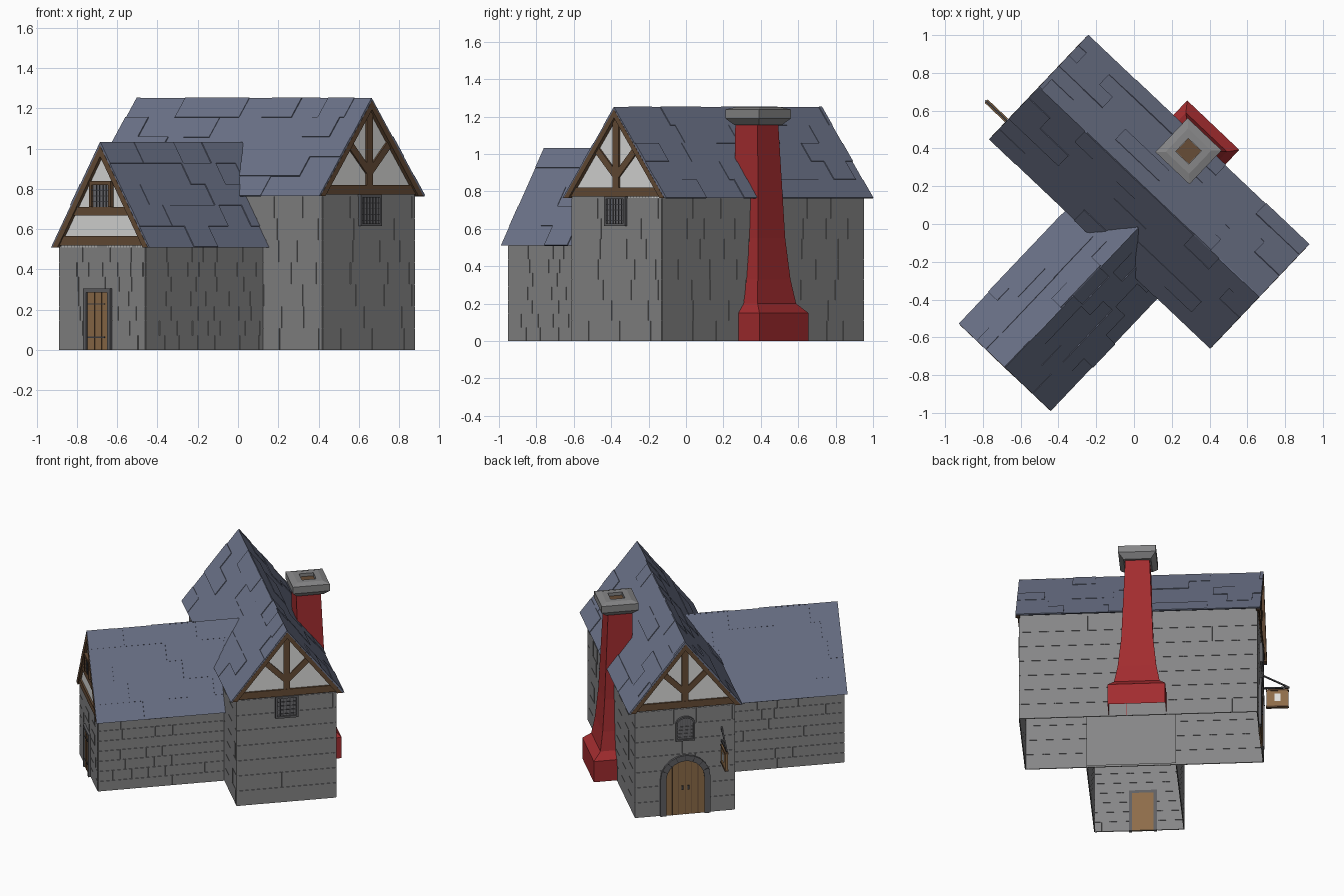
import bpy, bmesh, math, random
from mathutils import Matrix, Vector

random.seed(4)
if "Cube" in bpy.data.objects:
    bpy.data.objects.remove(bpy.data.objects["Cube"], do_unlink=True)

# The whole house is laid out square to its ridge, then turned into place
HOUSE = Matrix.Translation((0.08, 0.17, 0)) @ Matrix.Rotation(math.radians(-43.5), 4, 'Z')


def material(name, hex_code):
    m = bpy.data.materials.new(name)
    srgb = [int(hex_code[i:i + 2], 16) / 255 for i in (0, 2, 4)]
    col = [((c + 0.055) / 1.055) ** 2.4 for c in srgb] + [1]
    m.use_nodes = True
    m.diffuse_color = col
    m.node_tree.nodes["Principled BSDF"].inputs["Base Color"].default_value = col
    return m


STONE = material("grey stone", "868687")
SLATE = material("blue slate", "6C7389")
BRICK = material("red brick", "A22C2F")
PLASTER = material("pale plaster", "DEDEDC")
TIMBER = material("dark timber", "674D37")
WOOD = material("door wood", "8D6C49")
DARK = material("dark stone", "606063")
LEAD = material("grey lead", "6C6C70")
IRON = material("black iron", "3F3F42")


def frame(angle, origin=(0, 0, 0), tilt=0):
    """Local x runs along a wall, y up it, z out of it."""
    return (Matrix.Translation(origin) @ Matrix.Rotation(math.radians(angle), 4, 'Z')
            @ Matrix.Rotation(math.pi / 2 - tilt, 4, 'X'))


FRONT, RIGHT, BACK, LEFT = (frame(a) for a in (0, 90, 180, 270))


def finish(name, bm, mat):
    bmesh.ops.recalc_face_normals(bm, faces=bm.faces[:])
    me = bpy.data.meshes.new(name)
    bm.to_mesh(me)
    bm.free()
    me.materials.append(mat)
    ob = bpy.data.objects.new(name, me)
    ob.matrix_world = HOUSE
    bpy.context.collection.objects.link(ob)


def add_loft(bm, rings, capped=True):
    loops = [[bm.verts.new(p) for p in ring] for ring in rings]
    n = len(loops[0])
    for lo, hi in zip(loops, loops[1:]):
        for i in range(n):
            j = (i + 1) % n
            bm.faces.new((lo[i], lo[j], hi[j], hi[i]))
    if capped:
        bm.faces.new(loops[0][::-1])
        bm.faces.new(loops[-1])


def add_prism(bm, fr, pts, d0, d1):
    add_loft(bm, [[fr @ Vector((a, b, d)) for a, b in pts] for d in (d0, d1)])


def prism(name, fr, pts, d0, d1, mat):
    bm = bmesh.new()
    add_prism(bm, fr, pts, d0, d1)
    finish(name, bm, mat)


def rect(a0, a1, b0, b1):
    return [(a0, b0), (a1, b0), (a1, b1), (a0, b1)]


def stack(name, c, rings, mat, capped=True):
    """Upright box loft; rings give height, half width, near and far depth."""
    bm = bmesh.new()
    add_loft(bm, [[(a, b, z) for a, b in rect(c - h, c + h, v0, v1)]
                  for z, h, v0, v1 in rings], capped)
    finish(name, bm, mat)


def bar(name, fr, p, q, w, d0, d1, mat):
    p, q = Vector(p), Vector(q)
    s = (q - p).orthogonal().normalized() * w / 2
    prism(name, fr, [p - s, q - s, q + s, p + s], d0, d1, mat)


def cladding(name, fr, a0, a1, height, rows, length, reliefs, gap, mat):
    """Courses of slabs standing slightly proud of a surface."""
    bm = bmesh.new()
    step = height / rows
    for r in range(rows):
        a = a0
        while a < a1 - 0.01:
            b = min(a1, a + length * random.uniform(0.6, 1.5))
            d = random.choice(reliefs)
            if d:
                end = b if b == a1 else b - gap
                add_prism(bm, fr, rect(a, end, r * step, (r + 1) * step - gap / 2), -0.003, d)
            a = b
    finish(name, bm, mat)


def gable_roof(name, fr, c, hw, wall, ze, zr, d0, d1, g0, g1, ends):
    """Slate shell, plaster attic and rake boards on the open ends."""
    slope = (zr - ze) / hw

    def chevron(s0, s1):
        return [(c + k * (hw - s), ze) if k else (c, zr - s * slope)
                for s, ks in ((s0, (-1, 0, 1)), (s1, (1, 0, -1))) for k in ks]
    prism(name + "_roof", fr, chevron(0, 0.014), d0, d1, SLATE)
    w = wall - 0.003
    side = ze + (hw - wall) * slope - 0.01
    prism(name + "_attic", fr, [(c - w, ze), (c + w, ze), (c + w, side),
                                (c, zr - 0.01), (c - w, side)], g0, g1, PLASTER)
    for e in ends:
        lo, hi = sorted((e * (g1 - 0.005), e * (d1 + 0.001)))
        prism(name + "_rake_boards", fr, chevron(0.01, 0.045), lo, hi, TIMBER)


def tie_beam(name, fr, c, hw, ze, zr, z0, z1, d):
    w0, w1 = (hw * (zr - z) / (zr - ze) - 0.012 for z in (z0, z1))
    prism(name, fr, [(c - w0, z0), (c + w0, z0), (c + w1, z1), (c - w1, z1)],
          d - 0.005, d + 0.012, TIMBER)


def opening(name, fr, d, c, hw, z0, z1, rise, border, edge, leaf, line, cols, rows, sill):
    """Framed door or window, arched when rise is above zero."""
    def outline(w, top, r):
        n = 10 if r else 1
        arc = [(c - w * math.cos(math.pi * i / n), top - r + r * math.sin(math.pi * i / n))
               for i in range(n + 1)]
        return [(c - w, z0)] + arc + [(c + w, z0)]
    iw, it, ir = hw - border, z1 - border, max(rise - border, 0)
    inner = outline(iw, it, ir)
    prism(name + "_frame", fr, outline(hw, z1, rise) + inner[::-1], d - 0.005, d + 0.02, edge)
    prism(name + "_panel", fr, inner, d - 0.005, d + 0.009, leaf)
    if sill:
        prism(name + "_sill", fr, rect(c - iw, c + iw, z0, z0 + border), d, d + 0.02, edge)
    bm = bmesh.new()
    for i in range(1, cols):
        x = iw * (2 * i / cols - 1)
        top = it - ir + ir * math.sqrt(1 - (x / iw) ** 2)
        add_prism(bm, fr, rect(c + x - 0.002, c + x + 0.002, z0, top), d, d + 0.012)
    for i in range(1, rows):
        z = z0 + (it - ir - z0) * i / rows
        add_prism(bm, fr, rect(c - iw, c + iw, z - 0.002, z + 0.002), d, d + 0.013)
    finish(name + "_bars", bm, line)


# Main hall and wing dimensions
HL, HW, HE, HR = 0.783, 0.332, 0.765, 1.25
WC, WL, WW, WE, WR = 0.085, 1.182, 0.294, 0.51, 1.03
HOVER, WOVER = 0.38, 0.336

# Stone walls, open underneath
stack("hall_walls", 0, [(z, HL, -HW, HW) for z in (0, HE + 0.04)], STONE, False)
stack("wing_walls", WC, [(z, WW, -WL, -0.31) for z in (0, WE + 0.042)], STONE, False)
RELIEF = (0.004,)
for ang, half, out in ((0, HL, HW), (90, HW, HL), (180, HL, HW), (270, HW, HL)):
    cladding("hall_stones", frame(ang) @ Matrix.Translation((0, 0, out)), -half, half,
             HE, 7, 0.2, RELIEF, 0.004, STONE)
for ang, origin, a0, a1 in ((0, (WC, -WL, 0), -WW, WW), (90, (WC + WW, 0, 0), -WL, -0.34),
                            (270, (WC - WW, 0, 0), 0.34, WL)):
    cladding("wing_stones", frame(ang, origin), a0, a1, WE, 7, 0.13, RELIEF, 0.004, STONE)

# Roofs with raised slates
gable_roof("hall", RIGHT, 0, HOVER, HW, HE, HR, -0.806, 0.806, -HL, HL, (1, -1))
gable_roof("wing", FRONT, WC, WOVER, WW, WE, WR, 0.172, 1.2, 0.2, WL, (1,))
RELIEF = (0, 0.0025, 0.005)
tilt, run = math.atan2(HOVER, HR - HE), math.hypot(HOVER, HR - HE)
for ang, s in ((0, -1), (180, 1)):
    cladding("hall_slates", frame(ang, (0, s * HOVER, HE), tilt), -0.806, 0.806,
             run, 5, 0.25, RELIEF, 0, SLATE)
tilt, run = math.atan2(WOVER, WR - WE), math.hypot(WOVER, WR - WE)
for ang, s, span in ((90, 1, (-1.2, -0.18)), (270, -1, (0.18, 1.2))):
    cladding("wing_slates", frame(ang, (WC + s * WOVER, 0, WE), tilt), *span,
             run, 5, 0.22, RELIEF, 0, SLATE)

# Hall gable timbers
for fr in (RIGHT, LEFT):
    tie_beam("hall_tie_beam", fr, 0, HOVER, HE, HR, 0.772, 0.82, HL)
    bar("hall_king_post", fr, (0, 0.8), (0, 1.2), 0.044, HL - 0.005, HL + 0.011, TIMBER)
    for s in (-1, 1):
        bar("hall_brace", fr, (0, 0.88), (s * 0.15, 1.03), 0.038, HL - 0.005, HL + 0.01, TIMBER)

# Wing gable timbers
tie_beam("wing_lower_beam", FRONT, WC, WOVER, WE, WR, 0.52, 0.565, WL)
tie_beam("wing_upper_beam", FRONT, WC, WOVER, WE, WR, 0.667, 0.71, WL)

# Doors and windows
opening("wing_window", FRONT, WL, WC, 0.074, 0.71, 0.838, 0, 0.018, TIMBER, LEAD, IRON, 5, 4, False)
opening("wing_door", FRONT, WL, 0.062, 0.092, 0, 0.305, 0, 0.02, DARK, WOOD, TIMBER, 3, 1, False)
for z in (0.06, 0.225):
    prism("wing_door_hinge", FRONT, rect(-0.005, 0.11, z, z + 0.006), WL, WL + 0.014, IRON)
opening("hall_right_window", RIGHT, HL, 0, 0.077, 0.615, 0.772, 0, 0.014, DARK, LEAD, IRON, 6, 5, True)
opening("hall_left_window", LEFT, HL, 0, 0.064, 0.535, 0.71, 0.05, 0.012, DARK, LEAD, DARK, 6, 5, True)
opening("hall_arched_door", LEFT, HL, 0, 0.168, 0, 0.43, 0.168, 0.04, DARK, WOOD, TIMBER, 6, 1, False)
for s in (-1, 1):
    prism("hall_door_handle", LEFT, rect(s * 0.02 - 0.006, s * 0.02 + 0.006, 0.18, 0.21),
          HL, HL + 0.018, IRON)

# Stone joints around the arched door
for i in range(1, 8):
    ray = Vector((math.cos(math.pi * i / 8), math.sin(math.pi * i / 8)))
    bar("arch_joint", LEFT, Vector((0, 0.262)) + ray * 0.13, Vector((0, 0.262)) + ray * 0.165,
        0.004, HL, HL + 0.022, IRON)

# Hanging sign on its bracket
SX, SY, SZ = -0.882, 0.245, 0.36
bar("sign_rail", FRONT, (-0.78, 0.51), (-0.96, 0.51), 0.01, SY - 0.005, SY + 0.005, IRON)
bar("sign_stay", FRONT, (-0.78, 0.61), (-0.96, 0.51), 0.009, SY - 0.005, SY + 0.005, IRON)
prism("sign_board", FRONT, rect(SX - 0.072, SX + 0.072, SZ, SZ + 0.135), SY - 0.009, SY + 0.009, WOOD)
for z in (SZ, SZ + 0.123):
    prism("sign_trim", FRONT, rect(SX - 0.074, SX + 0.074, z, z + 0.012), SY - 0.012, SY + 0.012, TIMBER)
prism("sign_plate", FRONT, rect(SX - 0.022, SX + 0.018, SZ + 0.045, SZ + 0.1),
      SY - 0.0115, SY + 0.0115, PLASTER)


# Chimney
def square(z, h):
    return z, h, 0.3 - h, 0.3 + h


CC = 0.003
stack("chimney_base", CC, [(0, 0.19, 0.334, 0.49), (0.15, 0.19, 0.334, 0.49),
                           (0.2, 0.15, 0.334, 0.438)], BRICK, False)
stack("chimney_shaft", CC, [(0.2, 0.15, 0.334, 0.438), (0.33, 0.127, 0.3, 0.418),
                            (0.55, 0.105, 0.22, 0.4), (1.17, 0.08, 0.208, 0.372)], BRICK, False)
stack("chimney_cap", CC, [square(1.155, 0.09), square(1.19, 0.124), square(1.238, 0.124),
                          square(1.25, 0.085), square(1.25, 0.048), square(1.225, 0.048)], STONE)
stack("chimney_flue", CC, [square(1.22, 0.047), square(1.228, 0.047)], TIMBER)
